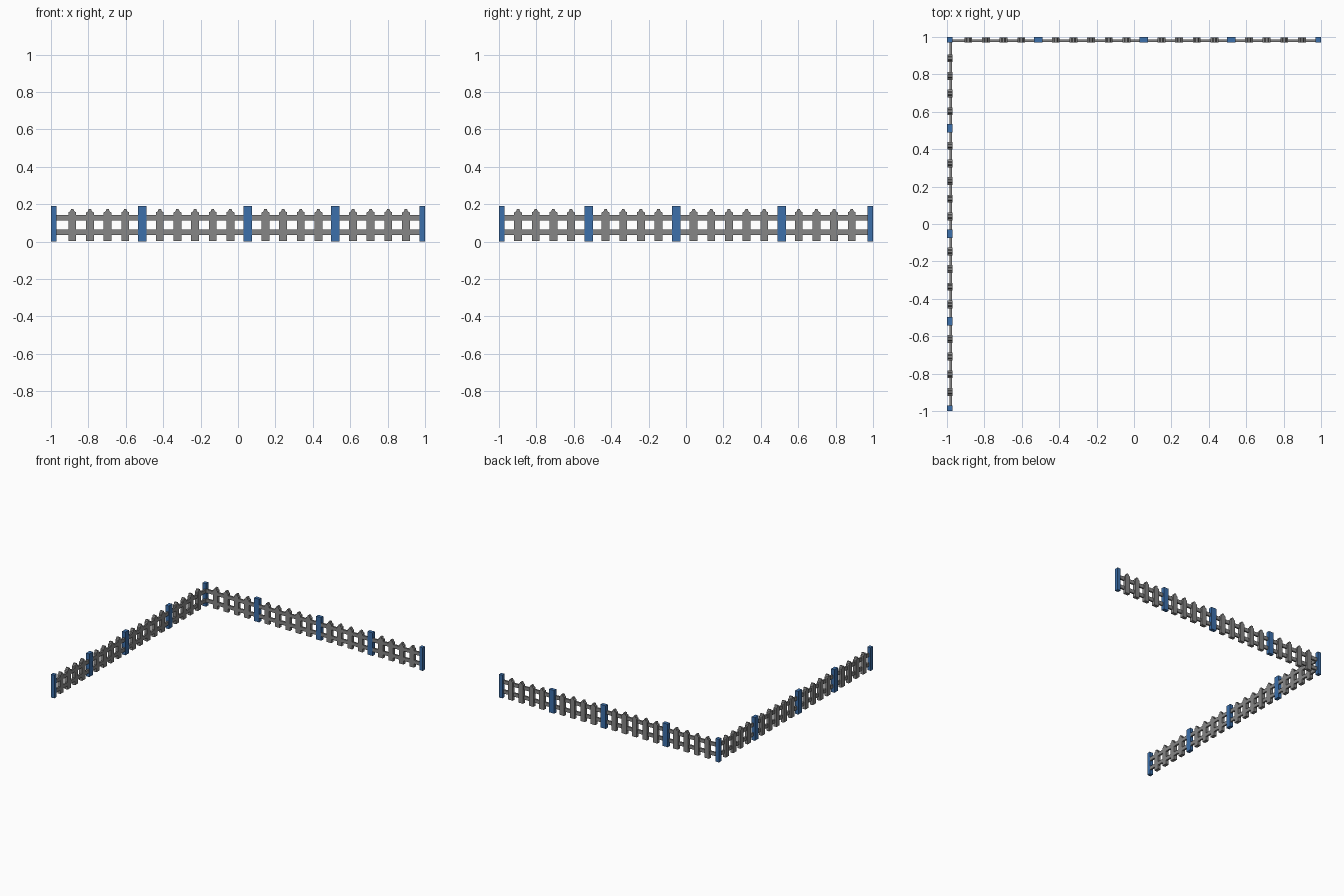
import bpy, bmesh

cube = bpy.data.objects.get("Cube")
if cube:
    bpy.data.objects.remove(cube, do_unlink=True)


def make_material(name, color):
    m = bpy.data.materials.new(name)
    m.use_nodes = True
    m.diffuse_color = color
    m.node_tree.nodes["Principled BSDF"].inputs["Base Color"].default_value = color
    return m


GREY = make_material("weathered grey", (0.24, 0.24, 0.24, 1))
BLUE = make_material("post blue", (0.045, 0.16, 0.41, 1))


def back_run(t, d, z):
    return (t, d, z)


def side_run(t, d, z):
    return (-d, -t, z)


def slab(name, outline, d0, d1, place, mat):
    """Extrude a (t, z) outline between depths d0 and d1 along one fence run."""
    bm = bmesh.new()
    a = [bm.verts.new(place(t, d0, z)) for t, z in outline]
    b = [bm.verts.new(place(t, d1, z)) for t, z in outline]
    bm.faces.new(a)
    bm.faces.new(b[::-1])
    n = len(outline)
    for i in range(n):
        j = (i + 1) % n
        bm.faces.new((a[i], b[i], b[j], a[j]))
    bmesh.ops.recalc_face_normals(bm, faces=bm.faces)
    me = bpy.data.meshes.new(name)
    bm.to_mesh(me)
    bm.free()
    me.materials.append(mat)
    ob = bpy.data.objects.new(name, me)
    bpy.context.collection.objects.link(ob)
    return ob


def rect(t0, t1, z0, z1):
    return [(t0, z0), (t1, z0), (t1, z1), (t0, z1)]


def picket_outline(t):
    # Body with a shouldered, narrower tip
    half = [(0.021, 0.004), (0.021, 0.156), (0.011, 0.161), (0.006, 0.175)]
    return [(t + x, z) for x, z in half] + [(t - x, z) for x, z in reversed(half)]


POST_TOP = 0.19
POSTS = [-0.511, 0.053, 0.521]
# First picket position and count for each bay between posts
BAYS = [(-0.886, 4), (-0.418, 5), (0.147, 4), (0.615, 4)]
STEP = 0.0943

for run, place in (("back", back_run), ("side", side_run)):
    # Two long rails
    for level, z0, z1 in (("lower", 0.035, 0.064), ("upper", 0.114, 0.143)):
        slab(f"{run}_{level}_rail", rect(-0.975, 0.975, z0, z1), 0.972, 0.986, place, GREY)
    # Pickets in each bay
    for bay, (start, count) in enumerate(BAYS):
        for i in range(count):
            slab(f"{run}_picket_{bay + 1}_{i + 1}", picket_outline(start + i * STEP),
                 0.9715, 0.998, place, GREY)
    # Wide intermediate posts
    for i, t in enumerate(POSTS):
        slab(f"{run}_post_{i + 1}", rect(t - 0.023, t + 0.023, 0, POST_TOP),
             0.971, 1.0, place, BLUE)
    # Square post at the open end
    slab(f"{run}_end_post", rect(0.97, 1.0, 0, POST_TOP), 0.97, 1.0, place, BLUE)

# Shared corner post
slab("corner_post", rect(-1.0, -0.97, 0, POST_TOP), 0.97, 1.0, back_run, BLUE)
